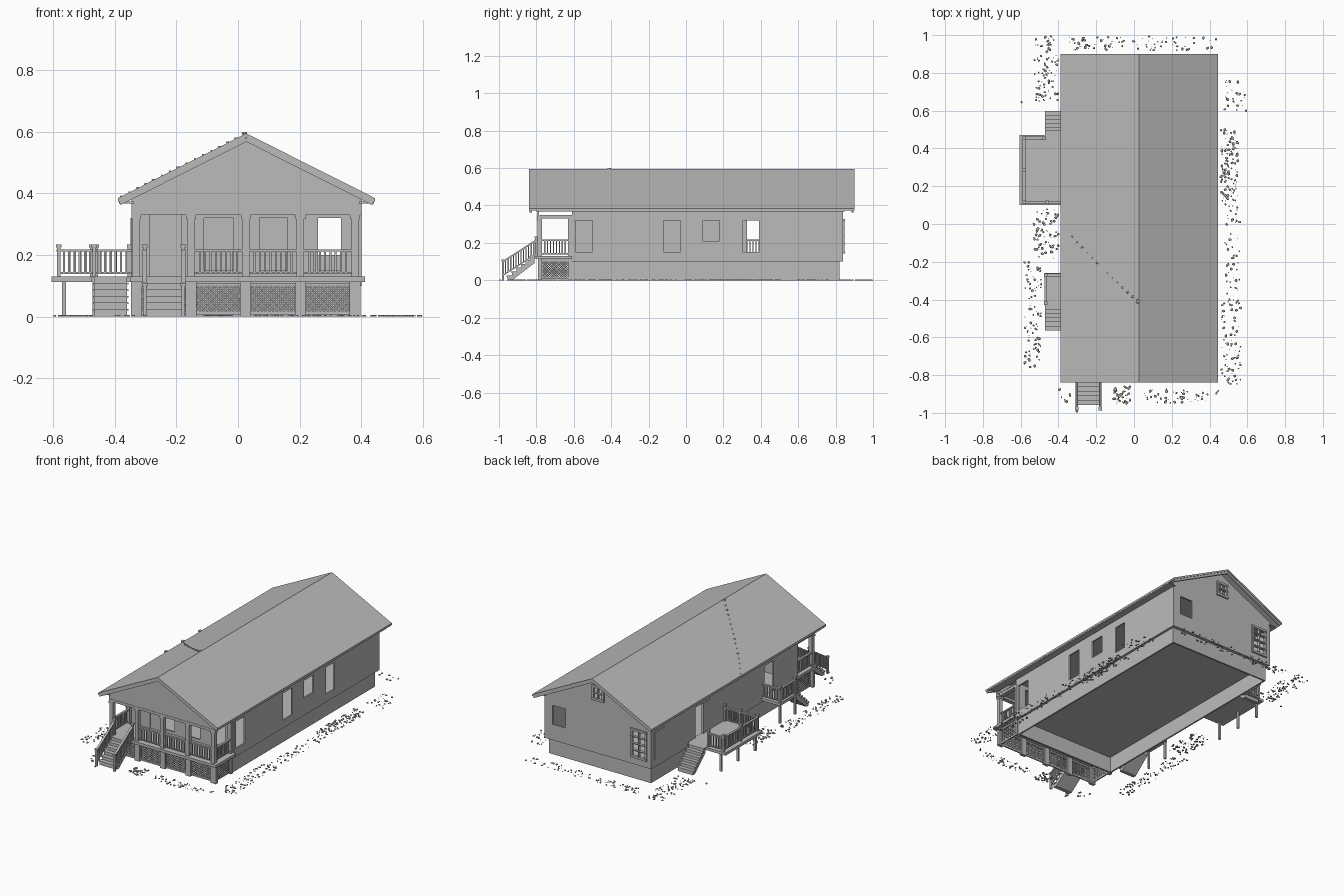
import bpy, bmesh, math, random
from mathutils import Vector, Matrix

old = bpy.data.objects.get("Cube")
if old:
    bpy.data.objects.remove(old)

random.seed(4)
GREY = (0.5, 0.5, 0.5, 1)
mat = bpy.data.materials.new("plain_grey")
mat.use_nodes = True
mat.diffuse_color = GREY
mat.node_tree.nodes["Principled BSDF"].inputs["Base Color"].default_value = GREY

# Main dimensions
X0, X1, Y0, Y1 = -0.345, 0.4, -0.61, 0.84   # house walls
RIDGE_X, RIDGE_Z, SLOPE = 0.027, 0.595, 0.503
PORCH_Y, DECK = -0.785, 0.13


def finish(name, bm, fix=True):
    if fix:
        bmesh.ops.recalc_face_normals(bm, faces=bm.faces)
    me = bpy.data.meshes.new(name)
    bm.to_mesh(me)
    bm.free()
    me.materials.append(mat)
    ob = bpy.data.objects.new(name, me)
    bpy.context.collection.objects.link(ob)
    return ob


def beam(bm, a, b, w, h):
    """Square bar from a to b, w wide sideways and h the other way."""
    a, b = Vector(a), Vector(b)
    d = (b - a).normalized()
    side = d.cross(Vector((0, 0, 1)))
    side = side.normalized() if side.length > 1e-4 else Vector((1, 0, 0))
    up = side.cross(d)
    rot = Matrix((side * w, d * (b - a).length, up * h)).transposed().to_4x4()
    bmesh.ops.create_cube(bm, size=1, matrix=Matrix.Translation((a + b) / 2) @ rot)


def box(bm, x0, x1, y0, y1, z0, z1):
    s = Matrix.Diagonal((x1 - x0, y1 - y0, z1 - z0, 1))
    c = Matrix.Translation(((x0 + x1) / 2, (y0 + y1) / 2, (z0 + z1) / 2))
    bmesh.ops.create_cube(bm, size=1, matrix=c @ s)


def one_box(name, *size):
    bm = bmesh.new()
    box(bm, *size)
    finish(name, bm)


def prism(name, profile, lift, vec):
    """Extrude a closed profile, placed in space by lift, along vec."""
    bm = bmesh.new()
    face = bm.faces.new([bm.verts.new(lift(*p)) for p in profile])
    out = bmesh.ops.extrude_face_region(bm, geom=[face])
    bmesh.ops.translate(bm, vec=vec, verts=[v for v in out["geom"] if isinstance(v, bmesh.types.BMVert)])
    finish(name, bm)


def wall(name, span, z0, z1, holes, lift, inward, gable=False):
    """Thin wall with rectangular openings (u0, u1, z0, z1)."""
    us = sorted({*span, *(u for h in holes for u in h[:2])})
    zs = sorted({z0, z1, *(z for h in holes for z in h[2:])})
    bm = bmesh.new()
    t = Vector(inward) * 0.01
    for a, b in zip(us, us[1:]):
        for c, d in zip(zs, zs[1:]):
            u, z = (a + b) / 2, (c + d) / 2
            if not any(h[0] < u < h[1] and h[2] < z < h[3] for h in holes):
                bm.faces.new([bm.verts.new(lift(*p)) for p in ((a, c), (b, c), (b, d), (a, d))])
    bmesh.ops.remove_doubles(bm, verts=bm.verts, dist=1e-5)
    if gable:
        for s in (-1, 1):
            bmesh.ops.bisect_plane(bm, geom=bm.verts[:] + bm.edges[:] + bm.faces[:], clear_outer=True,
                                   plane_co=(RIDGE_X, 0, RIDGE_Z - 0.012), plane_no=(s * SLOPE, 0, 1))
    out = bmesh.ops.extrude_face_region(bm, geom=bm.faces[:])
    bmesh.ops.translate(bm, vec=t, verts=[v for v in out["geom"] if isinstance(v, bmesh.types.BMVert)])
    finish(name, bm)


def railing(bm, a, b, height=0.085):
    """Top and bottom rails with balusters; a and b are at the foot."""
    a, b = Vector(a), Vector(b)
    low, top = Vector((0, 0, 0.012)), Vector((0, 0, height))
    beam(bm, a + low, b + low, 0.008, 0.006)
    beam(bm, a + top, b + top, 0.014, 0.008)
    n = max(2, round((b - a).length / 0.0165))
    for i in range(1, n):
        p = a.lerp(b, i / n)
        beam(bm, p + low, p + top, 0.006, 0.006)


def newel(bm, x, y, z0, z1):
    box(bm, x - .006, x + .006, y - .006, y + .006, z0, z1)
    box(bm, x - .009, x + .009, y - .009, y + .009, z1 - .01, z1)


def stairs(name, x0, x1, y_top, y_foot, n=6, top=0.125):
    """Closed flight of steps running along y."""
    run, rise = (y_foot - y_top) / n, top / n
    pts = [(y_top, top)]
    for i in range(n):
        pts += [(y_top + run * (i + 1), top - rise * i), (y_top + run * (i + 1), top - rise * (i + 1))]
    pts += [(y_foot - run, 0), (y_top, top - rise * 1.6)]
    prism(name, pts, lambda y, z: (x0, y, z), (x1 - x0, 0, 0))
    bm = bmesh.new()
    for i in range(n):   # tread boards
        ys = sorted((y_top + run * i, y_top + run * (i + 1.15)))
        box(bm, x0 - .005, x1 + .005, *ys, top - rise * i, top - rise * i + .005)
    finish(name + "_treads", bm)


def lattice(bm, u0, u1, z0, z1, lift):
    """Crossing diagonal slats clipped to a rectangle, with a frame."""
    w, h, step = u1 - u0, z1 - z0, 0.012
    for i in range(1, int((w + h) / step) + 1):
        c = i * step
        lo, hi = max(0, c - h), min(w, c)
        if hi - lo > 0.004:
            beam(bm, lift(u0 + lo, z0 + c - lo), lift(u0 + hi, z0 + c - hi), 0.002, 0.004)
            beam(bm, lift(u1 - lo, z0 + c - lo), lift(u1 - hi, z0 + c - hi), 0.002, 0.004)
    for z in (z0, z1):
        beam(bm, lift(u0, z), lift(u1, z), 0.008, 0.01)


# Roof slab, eave soffits and rake boards
def roof_z(x, drop=0):
    return RIDGE_Z - drop - SLOPE * abs(x - RIDGE_X)


E0, E1 = -0.39, 0.445
prism("roof", [(x, roof_z(x)) for x in (E0, RIDGE_X, E1)] + [(x, roof_z(x, .012)) for x in (E1, RIDGE_X, E0)],
      lambda x, z: (x, -0.84, z), (0, 1.74, 0))
bm = bmesh.new()
for a, b in ((E0, X0 + .01), (X1 - .01, E1)):
    box(bm, a + .003, b - .003, -0.8, 0.85, 0.368, 0.374)
for y in (-0.83, 0.89):
    for x in (E0 + .006, E1 - .006):
        beam(bm, (x, y, roof_z(x, .018)), (RIDGE_X, y, roof_z(RIDGE_X, .018)), 0.012, 0.016)
finish("eave_trim", bm)

# Foundation, floor and ceiling
FX0, FX1, FY1 = X0 + .015, X1 - .015, Y1 - .02
bm = bmesh.new()
for x in (FX0, FX1 - .01):
    box(bm, x, x + .01, Y0, FY1, 0, 0.105)
for y in (Y0, FY1 - .01):
    box(bm, FX0, FX1, y, y + .01, 0, 0.105)
finish("foundation", bm)
one_box("floor", X0 + .005, X1 - .005, Y0, Y1 - .005, 0.1, 0.108)
one_box("ceiling", X0 + .005, X1 - .005, -0.78, Y1 - .005, 0.345, 0.35)

# Walls with their openings
SILL, HEAD = 0.15, 0.32
wall("left_wall", (Y0, Y1), 0.1, 0.375,
     [(-.59, -.5, SILL, HEAD), (-.12, -.03, SILL, HEAD), (.09, .18, .21, HEAD), (.305, .39, SILL, HEAD)],
     lambda u, z: (X1, u, z), (-1, 0, 0))
wall("right_wall", (Y0, Y1), 0.1, 0.375, [(.325, .4, DECK, HEAD), (-.38, -.29, DECK, HEAD)],
     lambda u, z: (X0, u, z), (1, 0, 0))
wall("front_wall", (X0, X1), 0.1, 0.346,
     [(-.11, -.015, SILL, HEAD), (.07, .16, SILL, HEAD), (.26, .335, SILL, HEAD)],
     lambda u, z: (u, Y0, z), (0, 1, 0))
wall("back_wall", (X0, X1), 0.1, RIDGE_Z,
     [(.255, .345, .2, HEAD), (-.31, -.21, SILL, HEAD), (-.01, .06, .44, .52)],
     lambda u, z: (u, Y1, z), (0, -1, 0), True)
wall("front_gable", (X0, X1), 0.345, RIDGE_Z, [], lambda u, z: (u, PORCH_Y - .01, z), (0, 1, 0), True)

# Framed back windows with glazing bars
for name, a, b, c, d, rows in (("back_sash_window", -.31, -.21, SILL, HEAD, 4),
                               ("gable_window", -.01, .06, .44, .52, 2)):
    bm = bmesh.new()
    for i in range(3):
        x = a + (b - a) * i / 2
        w = 0.003 if i == 1 else 0.007
        box(bm, x - w, x + w, Y1 - .008, Y1 + .008, c, d)
    for i in range(rows + 1):
        z = c + (d - c) * i / rows
        w = 0.007 if i in (0, rows) else 0.003
        box(bm, a - .007, b + .007, Y1 - .008, Y1 + .01, z - w, z + w)
    finish(name, bm)

# Front door, sliding door panel and right rear shutter panel
bm = bmesh.new()
box(bm, -.28, -.19, Y0 - .004, Y0, DECK, .325)
for x in (-.283, -.187):
    box(bm, x - .004, x + .004, Y0 - .008, Y0, DECK, .33)
box(bm, -.287, -.183, Y0 - .008, Y0, .325, .333)
finish("front_door", bm)
one_box("sliding_door_panel", X0 - .004, X0, .25, .325, DECK, HEAD)
one_box("right_rear_window", X0 - .004, X0, .71, .81, SILL, HEAD)

# Porch deck, posts, beam and skirting
posts = [-.33 + i * .1775 for i in range(5)]
one_box("porch_deck", X0 - .005, X1 + .012, -.81, Y0, .113, DECK)
bm = bmesh.new()
for x in posts:
    box(bm, x - .012, x + .012, PORCH_Y - .01, PORCH_Y + .014, DECK, .33)
    box(bm, x - .018, x + .018, PORCH_Y - .005, PORCH_Y + .015, 0, .113)
    box(bm, x - .016, x + .016, PORCH_Y - .012, PORCH_Y + .016, .318, .33)
for x in (posts[0], posts[-1]):
    box(bm, x - .012, x + .012, Y0 - .02, Y0, 0, .33)
    box(bm, x - .014, x + .014, PORCH_Y, Y0, .33, .346)
box(bm, X0, X1, PORCH_Y - .012, PORCH_Y + .016, .33, .346)
finish("porch_frame", bm)
bm = bmesh.new()
for a, b in zip(posts, posts[1:]):
    lattice(bm, a + .018, b - .018, .012, .105, lambda u, z: (u, PORCH_Y + .005, z))
for x in (posts[0], posts[-1]):
    lattice(bm, PORCH_Y + .015, Y0 - .02, .012, .105, lambda u, z: (x, u, z))
finish("porch_lattice", bm)

# Porch railing and front stairs with sloping rails
bm = bmesh.new()
for a, b in zip(posts[1:], posts[2:]):
    railing(bm, (a + .012, PORCH_Y, DECK), (b - .012, PORCH_Y, DECK))
for x in (posts[0], posts[-1]):
    railing(bm, (x, PORCH_Y + .014, DECK), (x, Y0 - .02, DECK))
for x in (-.303, -.178):
    newel(bm, x, -.8, DECK, .235)
    newel(bm, x, -.978, 0, .11)
    railing(bm, (x, -.978, .015), (x, -.8, DECK))
finish("porch_railing", bm)
stairs("front_stairs", -.3, -.18, -.81, -.955)

# Side deck: boards, legs, railing, stairs
one_box("side_deck", -.605, X0, .1, .47, .113, DECK)
bm = bmesh.new()
for y in (.115, .285, .455):
    box(bm, -.571, -.558, y - .006, y + .006, 0, .113)
    newel(bm, -.582, y, DECK, .235)
for x, y in ((-.46, .115), (-.475, .455), (-.352, .115)):
    newel(bm, x, y, DECK, .235)
railing(bm, (-.582, .115, DECK), (-.582, .455, DECK))
railing(bm, (-.582, .115, DECK), (X0, .115, DECK))
railing(bm, (-.582, .455, DECK), (-.475, .455, DECK))
finish("side_deck_railing", bm)
stairs("side_deck_stairs", -.465, -.36, .47, .595)

# Side landing: boards, legs, railing, stairs
one_box("side_landing", -.475, X0, -.43, -.26, .113, DECK)
bm = bmesh.new()
for y in (-.27, -.42):
    newel(bm, -.467, y, 0, .235)
railing(bm, (-.467, -.42, DECK), (-.467, -.27, DECK))
railing(bm, (-.467, -.27, DECK), (X0, -.27, DECK))
finish("side_landing_railing", bm)
stairs("side_landing_stairs", -.465, -.36, -.43, -.56)


# Flat pebbles round the house, and a trail of them on the roof
def pebble(bm, x, y, z, r):
    m = Matrix.Translation((x, y, z)) @ Matrix.Rotation(random.random() * 6, 4, "Z") @ Matrix.Diagonal((1, .8, 1, 1))
    bmesh.ops.create_cone(bm, cap_ends=True, segments=6, radius1=r, radius2=r * .7, depth=.005, matrix=m)


bm = bmesh.new()
strips = [(-.53, -.4, .65, .99, 85), (-.4, .1, .92, .99, 50), (.1, .46, .92, .99, 32), (.48, .59, .6, .76, 25),
          (.46, .55, .08, .5, 120), (.48, .56, -.4, .08, 45), (.46, .57, -.85, -.4, 80), (.05, .45, -.95, -.87, 50),
          (-.11, -.02, -.95, -.86, 50), (-.53, -.4, -.18, .08, 75), (-.58, -.49, -.78, -.2, 90), (-.4, -.32, -.95, -.87, 8)]
for a, b, c, d, n in strips:
    for i in range(n):
        pebble(bm, random.uniform(a, b), random.uniform(c, d), .0025, random.choice((.003, .005, .007, .009)))
for x, y in ((-.44, .993), (.08, .993), (-.303, -.993), (.593, .6), (-.595, .645)):
    pebble(bm, x, y, .0025, .007)
finish("ground_pebbles", bm)
bm = bmesh.new()
for i in range(16):
    t = i / 15
    x = -.38 + .4 * t
    pebble(bm, x, -.41 * t ** .9, roof_z(x) + .001, random.choice((.003, .005, .008)))
pebble(bm, .02, -.41, RIDGE_Z + .002, .013)
finish("roof_pebbles", bm)
